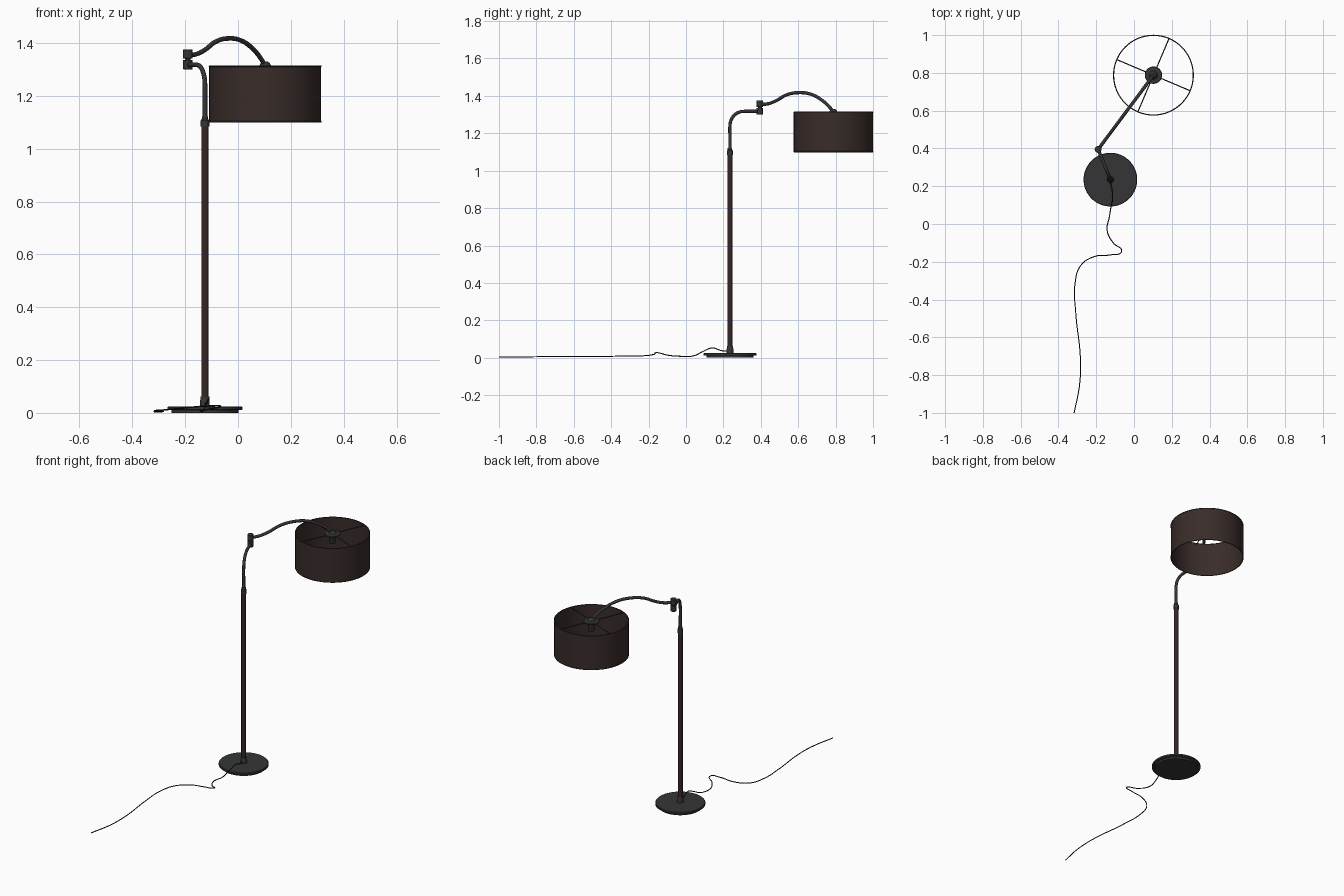
import bpy, bmesh, math
from mathutils import Vector

if "Cube" in bpy.data.objects:
    bpy.data.objects.remove(bpy.data.objects["Cube"])


def material(name, color):
    m = bpy.data.materials.new(name)
    m.diffuse_color = (*color, 1)
    m.use_nodes = True
    m.node_tree.nodes["Principled BSDF"].inputs["Base Color"].default_value = m.diffuse_color
    return m


METAL = material("dark_metal", (0.035, 0.036, 0.036))
WOOD = material("dark_brown_pole", (0.035, 0.020, 0.018))
FABRIC = material("brown_fabric", (0.040, 0.025, 0.022))
CABLE = material("black_cable", (0.012, 0.012, 0.012))


def finish(ob, mat):
    ob.data.materials.clear()
    ob.data.materials.append(mat)
    bpy.ops.object.select_all(action='DESELECT')
    ob.select_set(True)
    bpy.context.view_layer.objects.active = ob
    bpy.ops.object.shade_smooth_by_angle(angle=math.radians(35))


def lathe(name, profile, centre, mat, segs=48, closed=False):
    """Revolve (radius, z) points about a vertical axis through centre."""
    bm = bmesh.new()
    rings = []
    for r, z in profile:
        rings.append([bm.verts.new((centre[0] + r * math.cos(2 * math.pi * i / segs),
                                    centre[1] + r * math.sin(2 * math.pi * i / segs), z))
                      for i in range(segs)])
    pairs = list(zip(rings, rings[1:]))
    if closed:
        pairs.append((rings[-1], rings[0]))
    for a, b in pairs:
        for i in range(segs):
            j = (i + 1) % segs
            bm.faces.new((a[i], a[j], b[j], b[i]))
    if not closed:
        bm.faces.new(rings[0])
        bm.faces.new(rings[-1])
    bmesh.ops.recalc_face_normals(bm, faces=bm.faces)
    me = bpy.data.meshes.new(name)
    bm.to_mesh(me)
    bm.free()
    ob = bpy.data.objects.new(name, me)
    bpy.context.collection.objects.link(ob)
    finish(ob, mat)
    return ob


def tube(name, points, radius, mat, steps=8, sides=4):
    """Round tube along a smooth path, converted to mesh."""
    cu = bpy.data.curves.new(name, 'CURVE')
    cu.dimensions = '3D'
    cu.bevel_depth = radius
    cu.bevel_resolution = sides
    cu.resolution_u = steps
    cu.use_fill_caps = True
    sp = cu.splines.new('BEZIER')
    sp.bezier_points.add(len(points) - 1)
    for bp, p in zip(sp.bezier_points, points):
        bp.co = p
        bp.handle_left_type = bp.handle_right_type = 'AUTO'
    ob = bpy.data.objects.new(name, cu)
    bpy.context.collection.objects.link(ob)
    bpy.ops.object.select_all(action='DESELECT')
    ob.select_set(True)
    bpy.context.view_layer.objects.active = ob
    bpy.ops.object.convert(target='MESH')
    finish(bpy.context.object, mat)


POLE = Vector((-0.125, 0.235))
JOINT = Vector((-0.19, 0.395))
SHADE = Vector((0.103, 0.788))

# Round base with a smaller foot plate below
lathe("base_foot", [(0.126, 0.0), (0.126, 0.013)], POLE, METAL, 64)
lathe("base_plate", [(0.139, 0.011), (0.142, 0.013), (0.142, 0.022), (0.139, 0.025)], POLE, METAL, 64)

# Pole and its collars
lathe("pole", [(0.0140, 0.055), (0.0140, 1.095)], POLE, WOOD, 32)
lathe("lower_collar", [(0.018, 0.024), (0.018, 0.048), (0.0165, 0.052), (0.0165, 0.062)],
      POLE, METAL, 32)
lathe("upper_collar", [(0.0165, 1.085), (0.0165, 1.107), (0.012, 1.112), (0.012, 1.122)],
      POLE, METAL, 32)

# Lower arm: straight riser, elbow, short horizontal run to the pivot
aim = (JOINT - POLE).normalized()
R = 0.078
path = [(*POLE, 1.11), (*POLE, 1.18)]
for k in range(7):
    t = math.pi / 2 * k / 6
    path.append((*(POLE + aim * R * (1 - math.cos(t))), 1.317 - R + R * math.sin(t)))
path.append((*JOINT, 1.317))
tube("lower_arm", path, 0.0088, METAL)

# Two-part pivot joint
for name, z0, z1 in (("pivot_lower", 1.300, 1.336), ("pivot_upper", 1.341, 1.376)):
    lathe(name, [(0.0165, z0), (0.018, z0 + 0.002), (0.018, z1 - 0.002), (0.0165, z1)],
          JOINT, METAL, 32)
lathe("pivot_pin", [(0.011, 1.33), (0.011, 1.345)], JOINT, METAL, 24)

# Swan-neck upper arm, given as (fraction of reach, height)
neck = [(0.0, 1.355), (0.10, 1.357), (0.22, 1.374), (0.36, 1.405), (0.53, 1.4175),
        (0.70, 1.408), (0.84, 1.378), (0.94, 1.343), (1.0, 1.313)]
tube("upper_arm", [(*JOINT.lerp(SHADE, f), z) for f, z in neck], 0.0088, METAL)

# Shade drum and its wire rims
lathe("shade", [(0.212, 1.10), (0.212, 1.314), (0.2095, 1.314), (0.2095, 1.10)],
      SHADE, FABRIC, 64, closed=True)
for name, z in (("shade_top_rim", 1.3125), ("shade_bottom_rim", 1.1015)):
    ring = [(0.211 + 0.003 * math.cos(a * math.pi / 4), z + 0.003 * math.sin(a * math.pi / 4))
            for a in range(8)]
    lathe(name, ring, SHADE, FABRIC, 64, closed=True)

# Hub with lamp holder, and four spokes
lathe("shade_hub", [(0.044, 1.303), (0.046, 1.306), (0.044, 1.311), (0.022, 1.314),
                    (0.017, 1.324), (0.010, 1.330)], SHADE, METAL, 40)
lathe("lamp_holder", [(0.018, 1.250), (0.020, 1.254), (0.020, 1.290), (0.026, 1.304)],
      SHADE, METAL, 32)
for k in range(4):
    a = math.radians(67 + 90 * k)
    d = Vector((math.cos(a), math.sin(a)))
    tube("shade_spoke_%d" % (k + 1), [(*(SHADE + d * 0.03), 1.307), (*(SHADE + d * 0.211), 1.307)],
         0.003, METAL, 1, 2)

# Power cord trailing over the floor to the front
tube("power_cord", [(-0.125, 0.222, 0.035), (-0.118, 0.19, 0.038), (-0.113, 0.14, 0.052),
                    (-0.122, 0.09, 0.033), (-0.130, 0.04, 0.010), (-0.142, -0.035, 0.008),
                    (-0.110, -0.10, 0.014), (-0.066, -0.146, 0.026), (-0.120, -0.163, 0.026),
                    (-0.209, -0.172, 0.018), (-0.282, -0.220, 0.011), (-0.312, -0.314, 0.009),
                    (-0.308, -0.475, 0.007), (-0.284, -0.707, 0.006), (-0.288, -0.85, 0.005),
                    (-0.317, -1.0, 0.005)], 0.0028, CABLE, 8, 2)
